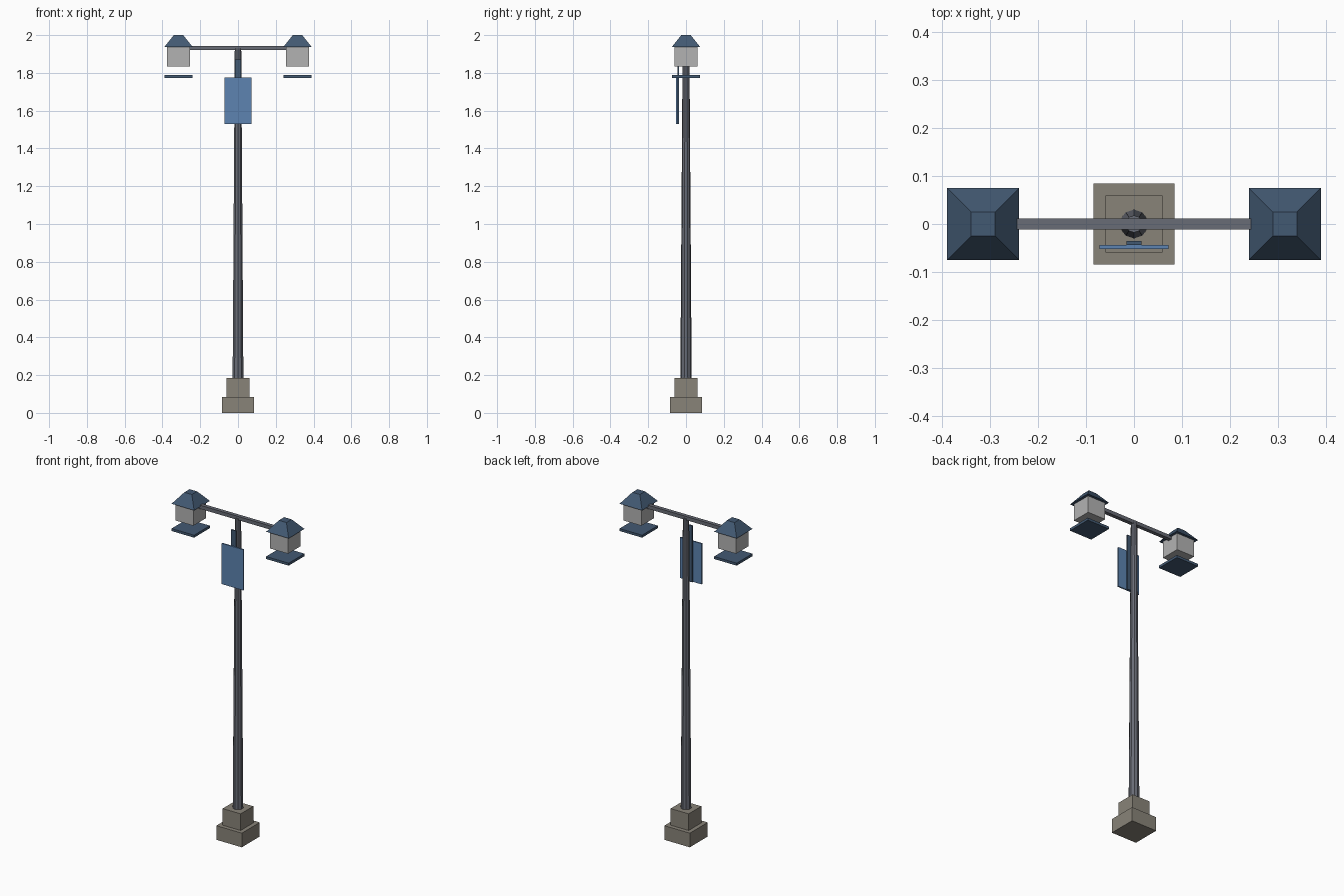
import bpy, math

if "Cube" in bpy.data.objects:
    bpy.data.objects.remove(bpy.data.objects["Cube"])


def material(name, rgb):
    m = bpy.data.materials.new(name)
    m.diffuse_color = (*rgb, 1)
    m.use_nodes = True
    m.node_tree.nodes["Principled BSDF"].inputs["Base Color"].default_value = m.diffuse_color
    return m


STONE = material("stone", (0.25, 0.23, 0.19))
IRON = material("iron", (0.14, 0.15, 0.18))
ROOF = material("dark_blue", (0.055, 0.10, 0.17))
SIGN = material("sign_blue", (0.11, 0.23, 0.44))
GLASS = material("lamp_glass", (0.45, 0.45, 0.45))


def box(name, lo, hi, mat):
    bpy.ops.mesh.primitive_cube_add(size=1, location=[(a + b) / 2 for a, b in zip(lo, hi)])
    o = bpy.context.object
    o.name = name
    o.scale = [b - a for a, b in zip(lo, hi)]
    o.data.materials.append(mat)
    return o


def taper(name, x, z0, z1, r0, r1, sides, turn, mat):
    bpy.ops.mesh.primitive_cone_add(vertices=sides, radius1=r0, radius2=r1, depth=z1 - z0,
                                    location=(x, 0, (z0 + z1) / 2), rotation=(0, 0, turn))
    o = bpy.context.object
    o.name = name
    o.data.materials.append(mat)
    return o


# Stepped plinth
box("base_lower", (-0.085, -0.085, 0), (0.085, 0.085, 0.085), STONE)
box("base_upper", (-0.06, -0.06, 0.085), (0.06, 0.06, 0.185), STONE)

# Tapered post and cross arm
taper("post", 0, 0.185, 1.93, 0.03, 0.018, 10, 0, IRON)
box("cross_arm", (-0.28, -0.0115, 1.921), (0.28, 0.0115, 1.943), IRON)

# Hanging sign with its backing strip
box("sign_strip", (-0.016, -0.044, 1.53), (0.016, -0.036, 1.87), ROOF)
box("sign_panel", (-0.072, -0.052, 1.53), (0.072, -0.044, 1.775), SIGN)

# Two lanterns: roof, lamp box and separate bottom plate
for side, x in (("left", -0.315), ("right", 0.315)):
    q = math.sqrt(2)
    taper(side + "_lantern_roof", x, 1.937, 2.0, 0.075 * q, 0.025 * q, 4, math.pi / 4, ROOF)
    box(side + "_lantern_glass", (x - 0.06, -0.06, 1.835), (x + 0.06, 0.06, 1.937), GLASS)
    box(side + "_lantern_plate", (x - 0.075, -0.075, 1.773), (x + 0.075, 0.075, 1.788), ROOF)
